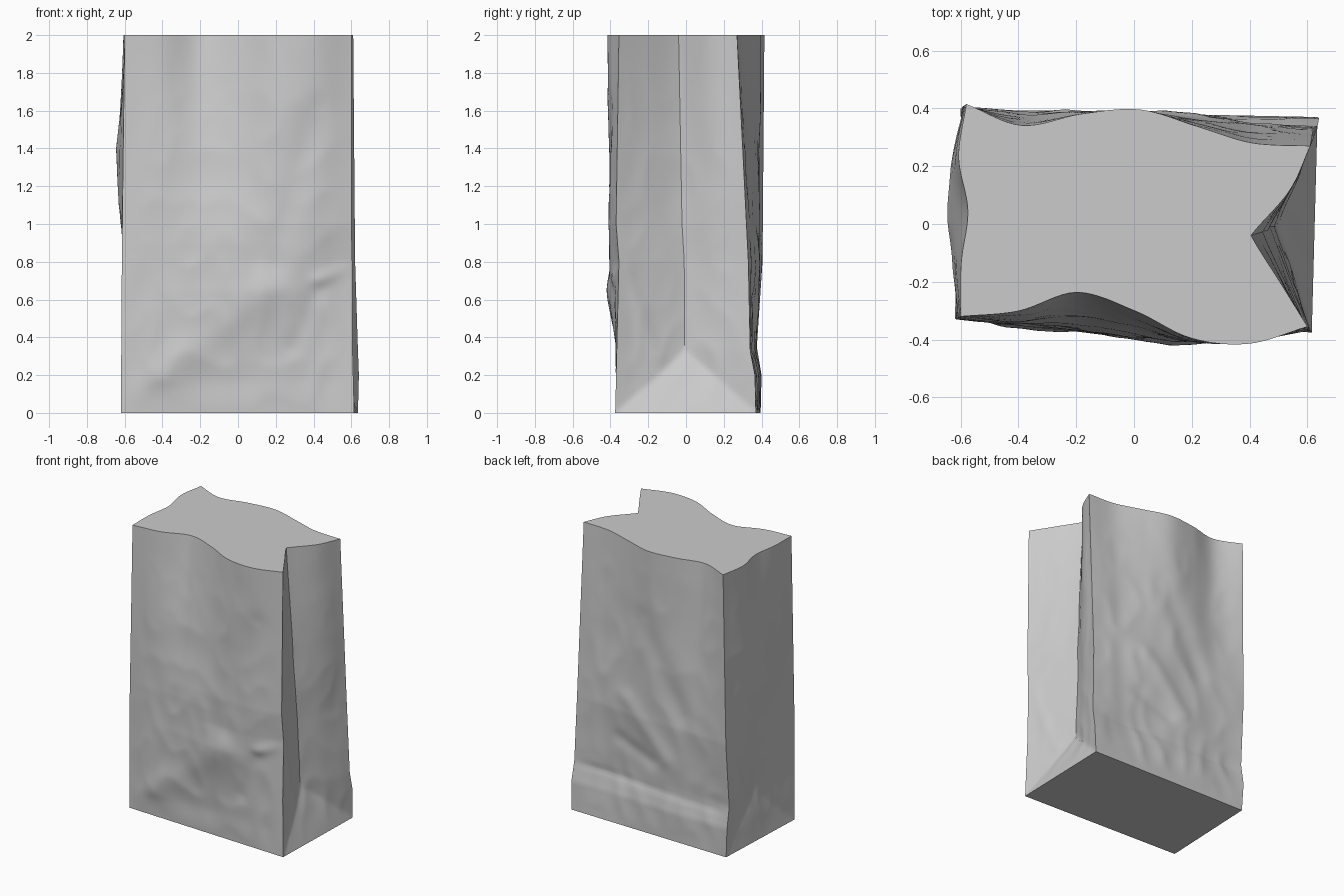
import bpy, bmesh, math
from mathutils import Vector, noise

cube = bpy.data.objects.get("Cube")
if cube:
    bpy.data.objects.remove(cube, do_unlink=True)

COLS, ROWS, HEIGHT, FOLD = 48, 100, 2.0, 0.33

# Corner paths: (height, x, y), one per vertical edge, anticlockwise
FRONT_LEFT_EDGE = [(0, -.62, -.325), (.8, -.615, -.33), (2, -.6, -.32)]
FRONT_RIGHT_EDGE = [(0, .615, -.375), (.4, .605, -.365), (.8, .605, -.355), (1, .6, -.37), (2, .6, -.355)]
BACK_RIGHT_EDGE = [(0, .635, .37), (.2, .64, .365), (.33, .635, .34), (.8, .62, .33), (1.4, .615, .3), (2, .61, .27)]
BACK_LEFT_EDGE = [(0, -.59, .395), (.2, -.6, .4), (.35, -.6, .375), (.8, -.595, .405), (2, -.58, .415)]

# Outward bulge of each panel at a few heights, sampled evenly across it
FRONT_BULGE = [(0, 0, 0, 0, 0, 0, 0, 0), (.3, 0, .01, .015, .02, .02, .015, 0),
               (.65, 0, .015, .035, .05, .06, .035, 0), (.9, 0, .015, .025, .045, .06, .04, 0),
               (1.4, 0, 0, -.025, .005, .055, .05, 0), (2, 0, -.025, -.095, -.038, .052, .065, 0)]
BACK_BULGE = [(0, 0, 0, 0, 0, 0, 0, 0), (.33, 0, -.01, -.01, 0, 0, -.005, 0),
              (.8, 0, .01, .02, .02, .01, 0, 0), (2, 0, -.014, .02, .054, .015, -.05, 0)]
LEFT_BULGE = [(0, 0, 0, 0, 0, 0), (.8, 0, .01, .015, .01, 0),
              (1.4, 0, .035, .045, .025, 0), (2, 0, .022, -.015, .003, 0)]
RIGHT_BULGE = [(0, 0, 0, 0, 0, 0), (2, 0, 0, 0, .03, 0)]

# Gusset depth by height for the two narrow panels
RIGHT_GUSSET = [(0, .12), (.33, .13), (1, .145), (2, .2)]
LEFT_GUSSET = [(0, .07), (.35, .07), (.7, .03), (1.1, 0), (2, 0)]

# Soft creases: start across, start height, end across, end height, push, width
FRONT_CREASES = [(0, .05, .65, .65, .012, .09), (.85, .7, 1, .77, .012, .035),
                 (.75, .35, .85, .65, -.01, .05), (.65, .8, .85, 1.6, -.012, .08)]
BACK_CREASES = [(0, .33, 1, .3, -.005, .02), (.35, .9, .6, .55, .012, .06),
                (.45, 1.5, .7, .9, -.012, .08), (.3, .6, .5, .5, -.01, .05)]
SIDE_CREASES = [(.05, .75, .3, .3, .01, .04)]


def at_height(table, z):
    """Blend the rows of a table by height."""
    for a, b in zip(table, table[1:]):
        if z <= b[0]:
            t = (z - a[0]) / (b[0] - a[0])
            return [p + (q - p) * t for p, q in zip(a[1:], b[1:])]
    return list(table[-1][1:])


def across(values, u):
    """Smooth curve through evenly spaced values."""
    s = u * (len(values) - 1)
    i = min(int(s), len(values) - 2)
    t = s - i
    b, c = values[i], values[i + 1]
    a = values[i - 1] if i else 2 * b - c
    d = values[i + 2] if i + 2 < len(values) else 2 * c - b
    return b + t / 2 * (c - a + t * (2 * a - 5 * b + 4 * c - d + t * (3 * (b - c) + d - a)))


def crease_push(creases, u, z, width):
    total = 0
    p = Vector((u * width, z))
    for u0, z0, u1, z1, push, size in creases:
        a, b = Vector((u0 * width, z0)), Vector((u1 * width, z1))
        t = max(0, min(1, (p - a).dot(b - a) / (b - a).length_squared))
        total += push * math.exp(-((p - a.lerp(b, t)).length / size) ** 2)
    return total


def crumple(p):
    """Fine ridged wrinkles, stronger low down on the paper."""
    q = Vector((p.x * 3, p.y * 3, p.z * 1.7))
    broad = noise.noise(q)
    ridge = abs(noise.noise(q * 2.1 + Vector((5, 2, 8))))
    return (.010 * broad - .014 * (ridge - .2)) * (1.1 - .3 * p.z)


PANELS = [(FRONT_LEFT_EDGE, FRONT_RIGHT_EDGE, FRONT_BULGE, None, FRONT_CREASES),
          (FRONT_RIGHT_EDGE, BACK_RIGHT_EDGE, RIGHT_BULGE, RIGHT_GUSSET, SIDE_CREASES),
          (BACK_RIGHT_EDGE, BACK_LEFT_EDGE, BACK_BULGE, None, BACK_CREASES),
          (BACK_LEFT_EDGE, FRONT_LEFT_EDGE, LEFT_BULGE, LEFT_GUSSET, SIDE_CREASES)]


def ring(z):
    """One horizontal outline of the bag."""
    points = []
    for start, end, bulge, gusset, creases in PANELS:
        a, b = Vector((*at_height(start, z), z)), Vector((*at_height(end, z), z))
        chord = b - a
        out = Vector((chord.y, -chord.x, 0)).normalized()
        row = at_height(bulge, z)
        for i in range(COLS):
            u = i / COLS
            p = a.lerp(b, u)
            push = across(row, u)
            fade = min(1, 8 * u, 8 * (1 - u)) * min(1, z * 6) * min(1, .15 + (HEIGHT - z) * 2)
            if gusset:
                push -= at_height(gusset, z)[0] * min(z / FOLD, 1 - abs(2 * u - 1))
                fade *= .6
            push += fade * (crumple(p) + crease_push(creases, u, z, chord.length))
            points.append(p + out * push)
    return points


# Paper bag: wrapped panels, flat base and flat closed top
bm = bmesh.new()
rings = [[bm.verts.new(p) for p in ring(HEIGHT * r / ROWS)] for r in range(ROWS + 1)]
count = 4 * COLS
for low, high in zip(rings, rings[1:]):
    for i in range(count):
        j = (i + 1) % count
        bm.faces.new((low[i], low[j], high[j], high[i]))
bm.faces.new(rings[0][::-1])
bm.faces.new(rings[-1])
mesh = bpy.data.meshes.new("paper_bag")
bm.to_mesh(mesh)
bm.free()
bag = bpy.data.objects.new("paper_bag", mesh)
bpy.context.collection.objects.link(bag)

# Plain grey paper
paper = bpy.data.materials.new("grey_paper")
paper.use_nodes = True
grey = (.6, .6, .6, 1)
paper.diffuse_color = grey
paper.node_tree.nodes["Principled BSDF"].inputs["Base Color"].default_value = grey
mesh.materials.append(paper)

bpy.ops.object.select_all(action='DESELECT')
bag.select_set(True)
bpy.context.view_layer.objects.active = bag
bpy.ops.object.shade_smooth_by_angle(angle=math.radians(35))
